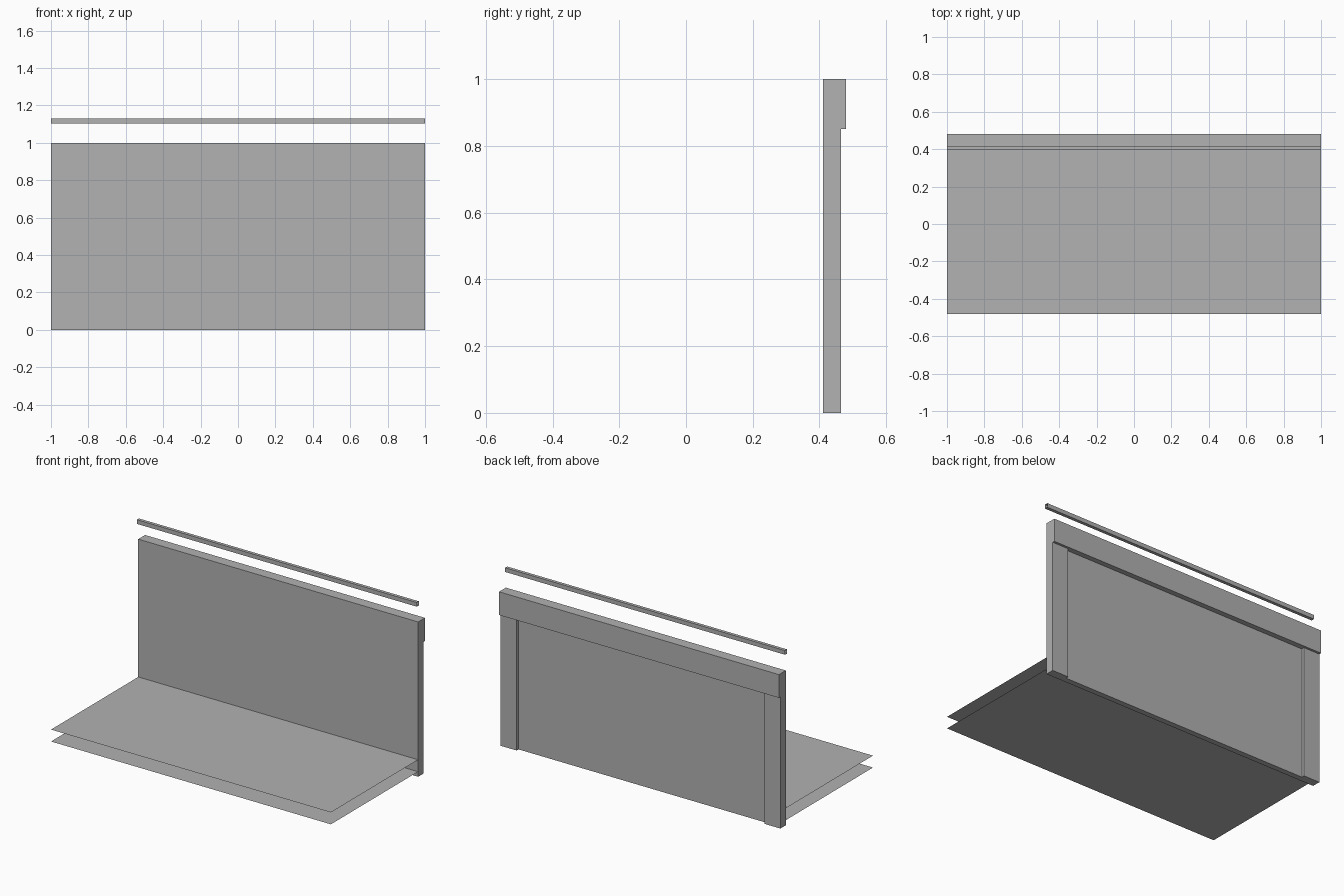
import bpy
import bmesh

cube = bpy.data.objects.get("Cube")
if cube:
    bpy.data.objects.remove(cube, do_unlink=True)

grey = bpy.data.materials.new("plain_grey")
grey.use_nodes = True
GREY = (0.445, 0.445, 0.445, 1)
grey.diffuse_color = GREY
grey.node_tree.nodes["Principled BSDF"].inputs["Base Color"].default_value = GREY


def add_box(name, x, y, z, open_ends=False):
    """Box between (min, max) pairs; open_ends drops the faces at both x ends."""
    bm = bmesh.new()
    bmesh.ops.create_cube(bm, size=1)
    for v in bm.verts:
        v.co = [span[0] if c < 0 else span[1] for c, span in zip(v.co, (x, y, z))]
    bm.normal_update()
    if open_ends:
        ends = [f for f in bm.faces if abs(f.normal.x) > 0.9]
        bmesh.ops.delete(bm, geom=ends, context='FACES_ONLY')
    return finish(name, bm)


def add_sheet(name, y, z):
    """Thin horizontal sheet across the full width."""
    bm = bmesh.new()
    corners = [(-1, y[0]), (1, y[0]), (1, y[1]), (-1, y[1])]
    bm.faces.new([bm.verts.new((cx, cy, z)) for cx, cy in corners])
    return finish(name, bm)


def finish(name, bm):
    mesh = bpy.data.meshes.new(name)
    bm.to_mesh(mesh)
    bm.free()
    mesh.materials.append(grey)
    obj = bpy.data.objects.new(name, mesh)
    bpy.context.collection.objects.link(obj)
    return obj


def carve(target, x, y, z):
    """Cut a box out of the target and remove the cutter."""
    cutter = add_box("cutter", x, y, z)
    cutter.hide_render = True
    mod = target.modifiers.new("carve", 'BOOLEAN')
    mod.operation = 'DIFFERENCE'
    mod.solver = 'EXACT'
    mod.object = cutter
    bpy.context.view_layer.objects.active = target
    bpy.ops.object.modifier_apply(modifier=mod.name)
    bpy.data.objects.remove(cutter, do_unlink=True)


FRONT, BACK = 0.41, 0.48

# Wall: deep lintel on top, posts at both ends, recessed panel between
wall = add_box("back_wall", (-1, 1), (FRONT, BACK), (0, 1))
carve(wall, (-1.2, 1.2), (0.465, 0.6), (-0.2, 0.85))
carve(wall, (-0.885, 0.885), (0.446, 0.6), (-0.2, 0.85))

# Two floor sheets in front of the wall
for name, height in (("lower_floor", 0.033), ("upper_floor", 0.11)):
    add_sheet(name, (-BACK, FRONT), height)

# Hollow rail above the wall
add_box("top_rail", (-1, 1), (0.396, 0.417), (1.104, 1.131), open_ends=True)
